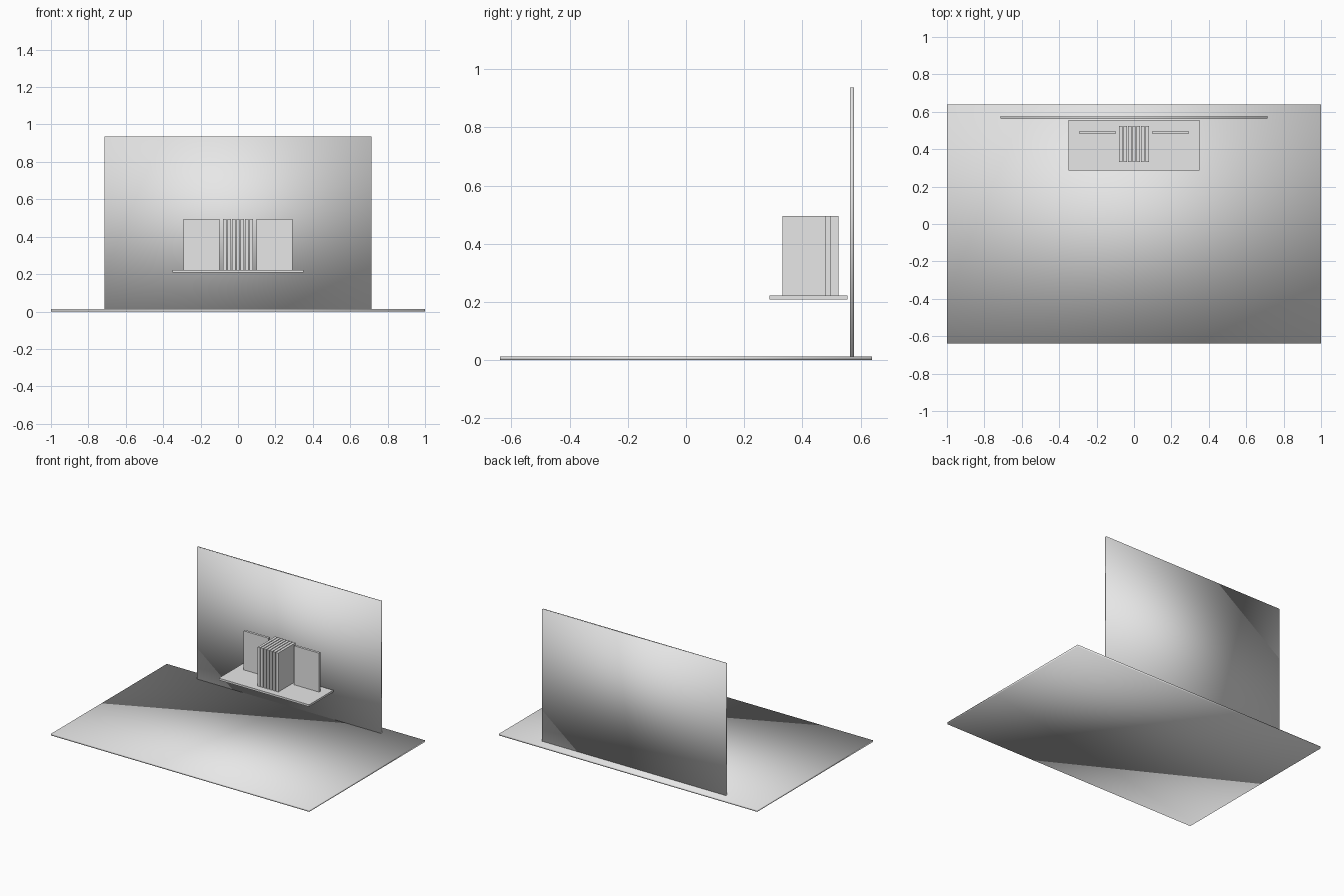
import bpy
import bmesh
from mathutils import Vector

old = bpy.data.objects.get("Cube")
if old:
    bpy.data.objects.remove(old, do_unlink=True)

# One plain grey for every part
GREY = (0.8, 0.8, 0.8, 1.0)
grey = bpy.data.materials.new("light grey")
grey.use_nodes = True
grey.diffuse_color = GREY
grey.node_tree.nodes["Principled BSDF"].inputs["Base Color"].default_value = GREY


def box(name, low, high, smooth=False):
    """Box between two opposite corners."""
    low, high = Vector(low), Vector(high)
    bm = bmesh.new()
    bmesh.ops.create_cube(bm, size=1)
    bmesh.ops.scale(bm, vec=high - low, verts=bm.verts)
    for face in bm.faces:
        face.smooth = smooth
    mesh = bpy.data.meshes.new(name)
    bm.to_mesh(mesh)
    bm.free()
    mesh.materials.append(grey)
    obj = bpy.data.objects.new(name, mesh)
    obj.location = (low + high) / 2
    bpy.context.collection.objects.link(obj)
    return obj


# Room: floor and back wall, softly shaded across their edges
box("floor", (-1, -0.64, 0), (1, 0.64, 0.013), smooth=True)
box("back_wall", (-0.713, 0.564, 0.013), (0.713, 0.577, 0.937), smooth=True)

# Floating shelf
SHELF_TOP, ITEM_TOP = 0.222, 0.495
box("shelf", (-0.35, 0.287, 0.208), (0.35, 0.555, SHELF_TOP))

# Upright panels either side of the books
for side, x in (("right", -0.195), ("left", 0.195)):
    box(side + "_panel", (x - 0.097, 0.48, SHELF_TOP), (x + 0.097, 0.497, ITEM_TOP))

# Row of thin books with narrow gaps
COUNT, PITCH, THICK = 7, 0.0235, 0.0185
for i in range(COUNT):
    x = (i - (COUNT - 1) / 2) * PITCH
    box(f"book_{i + 1}", (x - THICK / 2, 0.332, SHELF_TOP), (x + THICK / 2, 0.525, ITEM_TOP))
